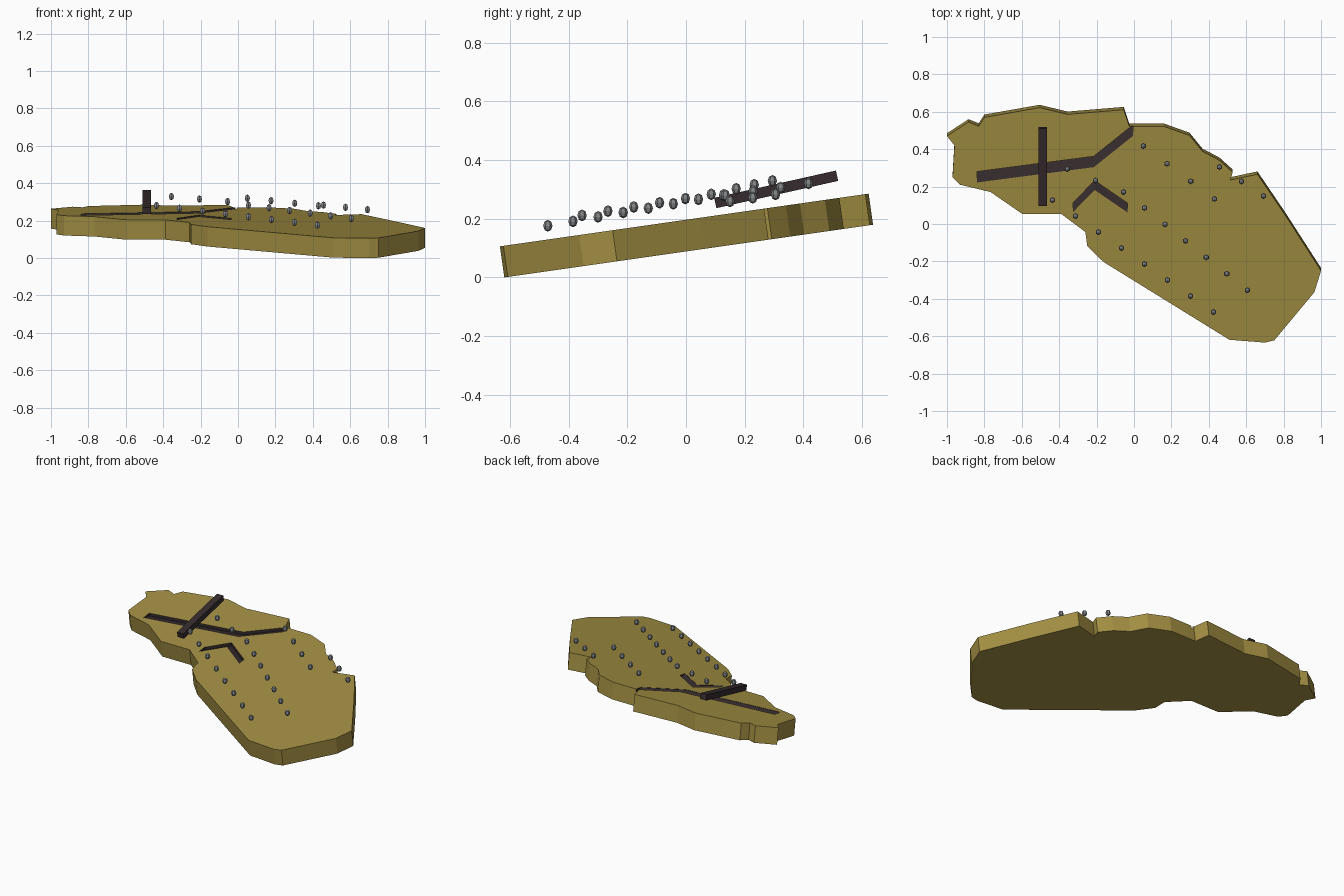
import bpy, bmesh, math
from mathutils import Matrix, Vector

if "Cube" in bpy.data.objects:
    bpy.data.objects.remove(bpy.data.objects["Cube"])

TILT = math.radians(8.13)
THICK = 0.107


def material(name, rgb):
    m = bpy.data.materials.new(name)
    m.diffuse_color = (*rgb, 1)
    m.use_nodes = True
    m.node_tree.nodes["Principled BSDF"].inputs["Base Color"].default_value = m.diffuse_color
    return m


OCHRE = material("ochre ground", (0.36, 0.27, 0.055))
DARK = material("dark rock", (0.036, 0.024, 0.026))
GREY = material("grey metal", (0.22, 0.23, 0.24))


def surface(y):
    """Height of the sloping top at depth y."""
    return 0.1965 + math.tan(TILT) * y


def finish(name, bm, mat):
    bmesh.ops.recalc_face_normals(bm, faces=bm.faces)
    me = bpy.data.meshes.new(name)
    bm.to_mesh(me)
    bm.free()
    me.materials.append(mat)
    ob = bpy.data.objects.new(name, me)
    bpy.context.collection.objects.link(ob)
    return ob


# Sloping slab: outline of the top face, extruded square to the slope
outline = [(-1, .47), (-.885, .545), (-.83, .523), (-.80, .57), (-.505, .622), (-.355, .586),
           (-.055, .611), (-.025, .522), (.16, .522), (.297, .473), (.366, .388), (.457, .34),
           (.527, .277), (.516, .235), (.66, .266), (.81, .045), (1, -.25), (.965, -.364),
           (.75, -.622), (.70, -.634), (.51, -.619), (-.163, -.203), (-.25, -.118),
           (-.26, -.043), (-.388, .053), (-.596, .053), (-.767, .171), (-.93, .21),
           (-.97, .25), (-.96, .42)]
down = Vector((0, math.sin(TILT), -math.cos(TILT))) * THICK
bm = bmesh.new()
face = bm.faces.new([bm.verts.new((x, y, surface(y))) for x, y in outline])
ext = bmesh.ops.extrude_face_region(bm, geom=[face], use_keep_orig=True)
bmesh.ops.translate(bm, vec=down, verts=[g for g in ext["geom"] if isinstance(g, bmesh.types.BMVert)])
ground = finish("ground_slab", bm, OCHRE)
ground.data.materials.append(DARK)


# Wedge trenches: deep along the back edge, rising to the surface in front
def trench(name, path, width, depth):
    bm = bmesh.new()
    rings = []
    for x, y in path:
        z = surface(y)
        slope = math.tan(TILT)
        rings.append([bm.verts.new(p) for p in (
            (x, y, z + .02), (x, y, z - depth),
            (x, y - width, z - slope * width - .0015),
            (x, y - width, z - slope * width + .02))])
    for a, b in zip(rings, rings[1:]):
        for i in range(4):
            j = (i + 1) % 4
            bm.faces.new((a[i], a[j], b[j], b[i]))
    bm.faces.new(rings[0])
    bm.faces.new(rings[-1][::-1])
    cutter = finish(name, bm, DARK)
    cutter.hide_render = True
    mod = ground.modifiers.new(name, 'BOOLEAN')
    mod.operation, mod.solver, mod.object = 'DIFFERENCE', 'EXACT', cutter
    mod.material_mode = 'TRANSFER'
    bpy.context.view_layer.objects.active = ground
    bpy.ops.object.modifier_apply(modifier=name)
    bpy.data.objects.remove(cutter)


trench("long_trench", [(-.84, .28), (-.215, .362), (-.005, .53)], .058, .018)
trench("short_trench", [(-.325, .115), (-.21, .232), (-.035, .112)], .05, .018)

# Raised beam lying across the long trench
bm = bmesh.new()
bmesh.ops.create_cube(bm, size=1, matrix=Matrix.Translation((-.487, .307, .300))
                      @ Matrix.Rotation(math.radians(12.6), 4, 'X')
                      @ Matrix.Diagonal((.045, .425, .036, 1)))
finish("cross_beam", bm, DARK)

# Rows of floating studs: start, step, count
rows = [((.05, .417, .320), (.1267, -.0943, -.0135), 4),
        ((.457, .305, .283), (.1175, -.0775, -.012), 3),
        ((-.356, .294, .329), (.150, -.0615, -.0135), 3),
        ((.056, .086, .283), (.110, -.088, -.0143), 6),
        ((-.436, .128, .281), (.123, -.0855, -.0150), 8)]
bm = bmesh.new()
for start, step, count in rows:
    for i in range(count):
        p = Vector(start) + Vector(step) * i
        bmesh.ops.create_uvsphere(bm, u_segments=6, v_segments=4, radius=1,
                                  matrix=Matrix.Translation(p) @ Matrix.Diagonal((.016, .016, .020, 1)))
finish("studs", bm, GREY)
